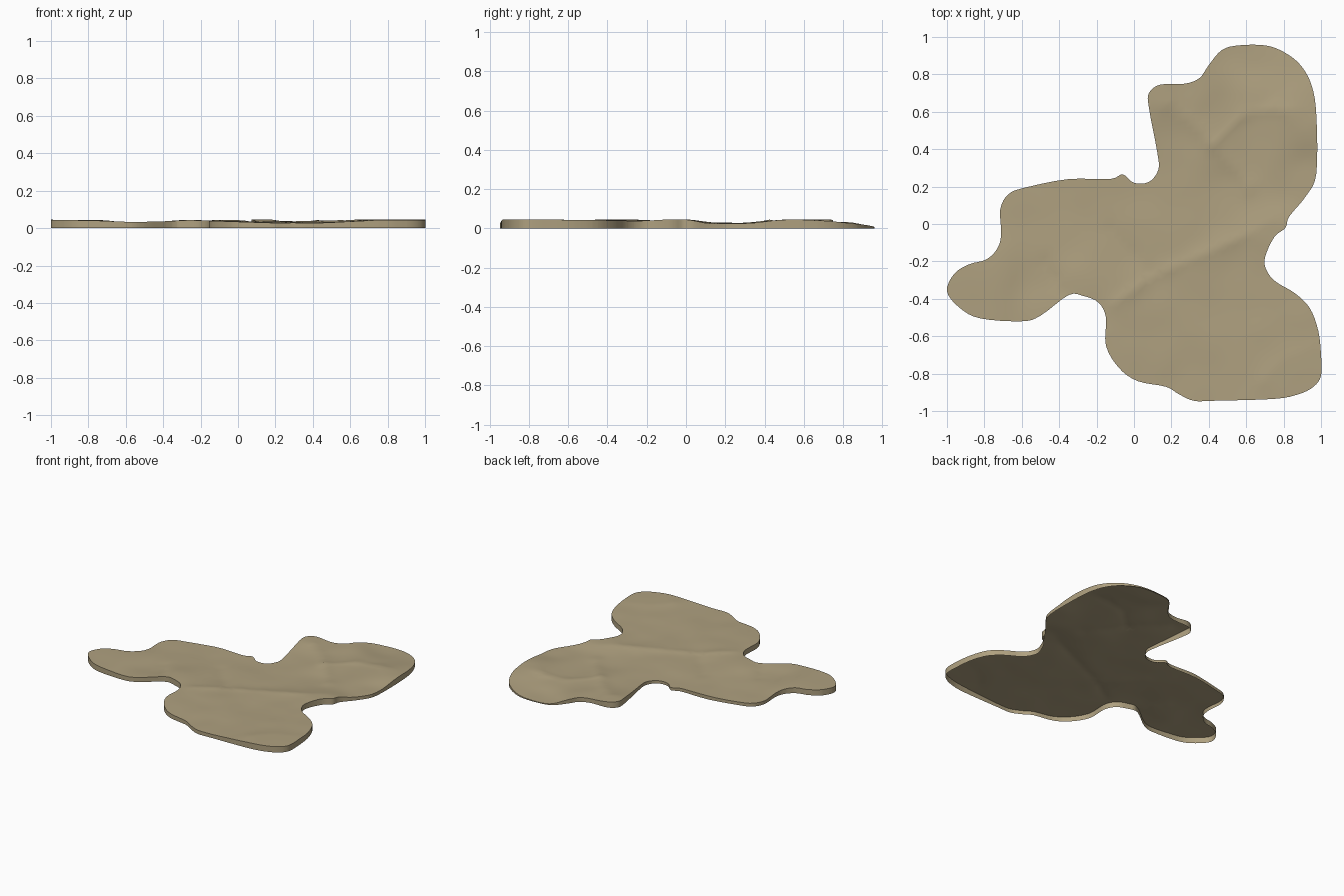
import bpy, bmesh, math
from mathutils import Vector, noise

if "Cube" in bpy.data.objects:
    bpy.data.objects.remove(bpy.data.objects["Cube"])

# shoreline control points, clockwise seen from above
SHORE = [(.08, .62), (.08, .70), (.14, .745), (.27, .75), (.35, .78), (.40, .85), (.47, .93),
         (.56, .955), (.70, .955), (.80, .92), (.89, .85), (.95, .74), (.975, .58), (.975, .27),
         (.92, .15), (.83, .04), (.81, -.02), (.75, -.07), (.70, -.18), (.71, -.25), (.76, -.31),
         (.86, -.37), (.94, -.45), (.985, -.57), (1, -.70), (1, -.81), (.96, -.87), (.88, -.91),
         (.75, -.935), (.43, -.945), (.32, -.945), (.24, -.91), (.17, -.87), (.02, -.84),
         (-.08, -.77), (-.15, -.65), (-.15, -.50), (-.19, -.42), (-.27, -.385), (-.35, -.38),
         (-.50, -.49), (-.60, -.52), (-.82, -.505), (-.93, -.45), (-1, -.36), (-.96, -.265),
         (-.88, -.215), (-.79, -.19), (-.73, -.13), (-.71, -.05), (-.715, .08), (-.67, .16),
         (-.58, .195), (-.35, .24), (-.13, .24), (-.06, .265), (0, .22), (.08, .225), (.13, .29),
         (.125, .38)]

# broad ground heights: x, y, z
GROUND = [(-.97, -.35, .045), (-.78, -.3, .042), (-.52, -.3, .027), (-.5, .1, .024),
          (-.3, -.36, .043), (-.7, .1, .025), (0, .22, .02), (.1, .7, .042), (.3, .74, .034),
          (.6, .94, .006), (.95, .55, .042), (.9, .22, .022), (.5, .55, .024), (.5, .2, .02),
          (.1, -.1, .027), (.75, -.05, .042), (.4, -.45, .031), (.9, -.5, .041),
          (.93, -.83, .044), (.3, -.93, .028), (-.12, -.6, .038), (.3, .4, .026)]

# crease lines: height change, width, path
CREASES = [(.010, .045, [(-.1, -.42), (.1, -.28), (.4, -.15), (.6, -.06), (.8, -.04)]),
           (.009, .04, [(.1, .69), (.3, .56), (.48, .37), (.62, .2)]),
           (.010, .04, [(.42, .42), (.58, .58), (.75, .62), (.95, .55)]),
           (-.007, .045, [(-.13, -.02), (-.05, -.12), (.1, -.27)]),
           (-.006, .04, [(-.48, -.2), (-.38, -.36)]),
           (.006, .05, [(.7, -.85), (.97, -.68)])]


def spline(points, steps):
    """Closed Catmull-Rom curve."""
    n, out = len(points), []
    p = [Vector((x, y, 0)) for x, y in points]
    for i in range(n):
        a, b, c, d = (p[(i + k) % n] for k in (-1, 0, 1, 2))
        for s in range(steps):
            t = s / steps
            out.append(.5 * (2 * b + (c - a) * t + (2 * a - 5 * b + 4 * c - d) * t * t
                             + (3 * b - a - 3 * c + d) * t ** 3))
    return out


def path_distance(x, y, path):
    best = 9
    for (ax, ay), (bx, by) in zip(path, path[1:]):
        dx, dy = bx - ax, by - ay
        t = max(0, min(1, ((x - ax) * dx + (y - ay) * dy) / (dx * dx + dy * dy)))
        best = min(best, math.hypot(x - ax - t * dx, y - ay - t * dy))
    return best


def height(x, y):
    total = weight = 0
    for gx, gy, gz in GROUND:
        w = 1 / ((x - gx) ** 2 + (y - gy) ** 2 + .004) ** 1.5
        total += w * gz
        weight += w
    z = total / weight
    for amount, width, path in CREASES:
        wobble = .02 * noise.noise(Vector((x * 9, y * 9, 2)))
        z += amount * math.exp(-abs(path_distance(x, y, path) + wobble) / width)
    z += .003 * noise.noise(Vector((x * 6, y * 6, 5)))
    return max(.005, min(.045, z))


# ground sheet cut into a grid
bm = bmesh.new()
bm.faces.new([bm.verts.new(v) for v in reversed(spline(SHORE, 4))])
STEP = .03
for normal in ((1, 0, 0), (0, 1, 0)):
    for i in range(-33, 34):
        bmesh.ops.bisect_plane(bm, geom=bm.verts[:] + bm.edges[:] + bm.faces[:], dist=1e-5,
                               plane_co=Vector(normal) * (i * STEP + .0037), plane_no=normal)
bmesh.ops.triangulate(bm, faces=bm.faces[:])
for v in bm.verts:
    v.co.z = height(v.co.x, v.co.y)

# shore wall down to the base, open underneath
rim = [e for e in bm.edges if e.is_boundary]
wall = bmesh.ops.extrude_edge_only(bm, edges=rim)["geom"]
for v in wall:
    if isinstance(v, bmesh.types.BMVert):
        v.co.z = 0
bmesh.ops.recalc_face_normals(bm, faces=bm.faces[:])
if sum(f.normal.z for f in bm.faces) < 0:
    bmesh.ops.reverse_faces(bm, faces=bm.faces[:])

mesh = bpy.data.meshes.new("island_ground")
bm.to_mesh(mesh)
bm.free()
island = bpy.data.objects.new("island_ground", mesh)
bpy.context.collection.objects.link(island)

sand = bpy.data.materials.new("sandy tan")
sand.diffuse_color = (.43, .355, .215, 1)
sand.use_nodes = True
sand.node_tree.nodes["Principled BSDF"].inputs["Base Color"].default_value = sand.diffuse_color
mesh.materials.append(sand)

bpy.context.view_layer.objects.active = island
island.select_set(True)
bpy.ops.object.shade_smooth_by_angle(angle=math.radians(40))
